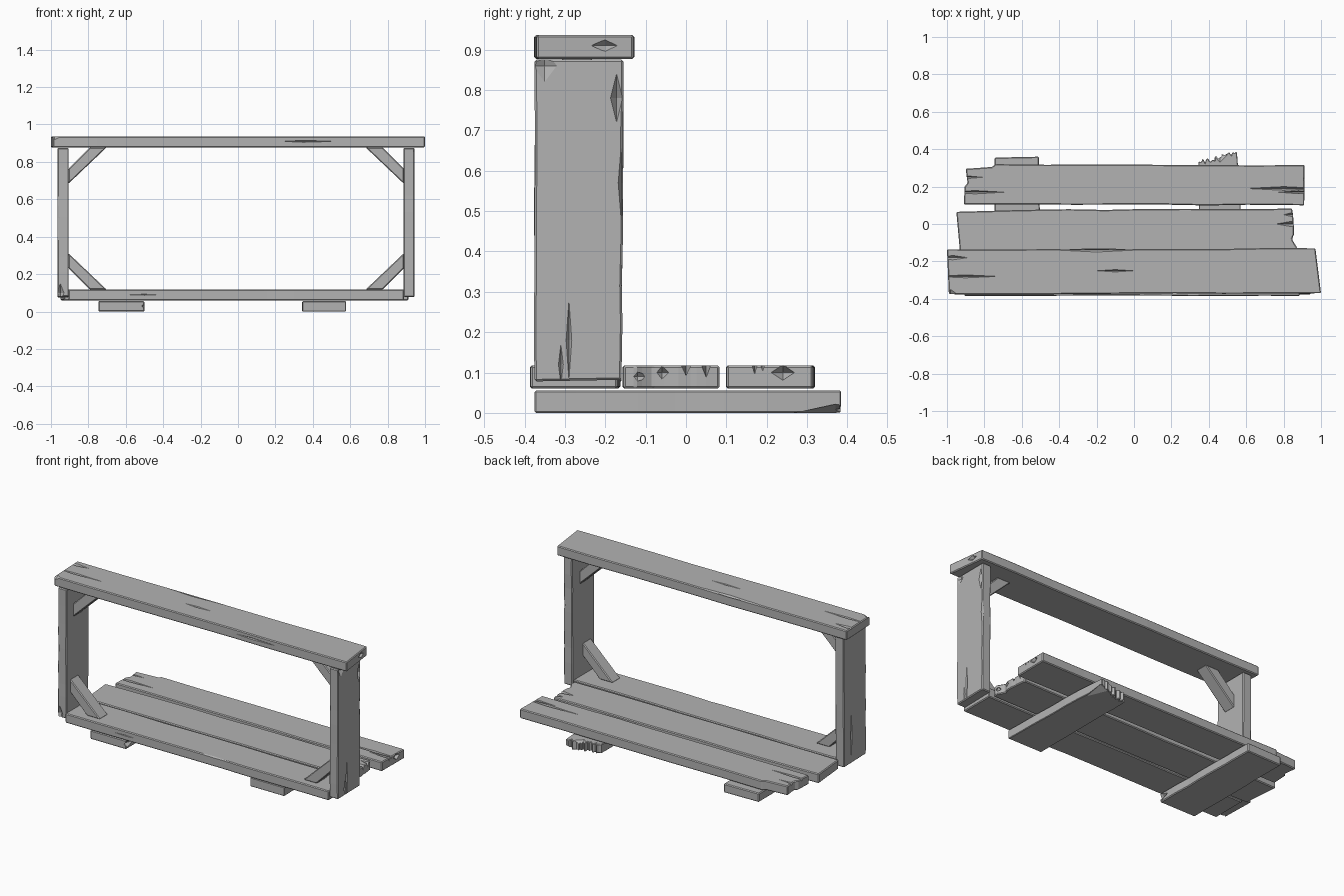
import bpy, bmesh, random
from mathutils import Vector

random.seed(4)
if "Cube" in bpy.data.objects:
    bpy.data.objects.remove(bpy.data.objects["Cube"])

wood = bpy.data.materials.new("weathered_grey")
wood.use_nodes = True
GREY = (0.45, 0.45, 0.45, 1)
wood.diffuse_color = GREY
wood.node_tree.nodes["Principled BSDF"].inputs["Base Color"].default_value = GREY

# Outline plane -> position of its two coordinates and of the thickness
PLANES = {"xy": (0, 1, 2), "yz": (1, 2, 0), "xz": (0, 2, 1)}


def make_object(name, bm):
    bmesh.ops.recalc_face_normals(bm, faces=bm.faces)
    mesh = bpy.data.meshes.new(name)
    bm.to_mesh(mesh)
    bm.free()
    mesh.materials.append(wood)
    obj = bpy.data.objects.new(name, mesh)
    bpy.context.collection.objects.link(obj)
    return obj


def worn(a, b, steps, wear):
    """Points from a up to b, shifted a little across the edge."""
    a, b = Vector(a), Vector(b)
    side = (b - a).orthogonal().normalized()
    return [a] + [a.lerp(b, (i + random.uniform(-.3, .3)) / steps)
                  + side * random.uniform(-wear, wear) for i in range(1, steps)]


def gouge_cutter(gouges):
    """Stretched eight-sided splinters that cut cracks and chips."""
    bm = bmesh.new()
    for centre, size in gouges:
        tips = {}
        for axis in range(3):
            for s in (-1, 1):
                p = Vector(centre)
                p[axis] += s * size[axis]
                tips[axis, s] = bm.verts.new(p)
        for sx in (-1, 1):
            for sy in (-1, 1):
                for sz in (-1, 1):
                    bm.faces.new((tips[0, sx], tips[1, sy], tips[2, sz]))
    cutter = make_object("gouge_cutter", bm)
    cutter.hide_render = True
    return cutter


def board(name, outline, low, high, plane="xy", gouges=(), wear=0.0, ragged=()):
    """Extrude an outline; long edges get slight wear, ragged edges more."""
    points = []
    for i, a in enumerate(outline):
        b = outline[(i + 1) % len(outline)]
        if i in ragged:
            points += worn(a, b, 9, .014)
        elif wear and (Vector(b) - Vector(a)).length > .5:
            points += worn(a, b, 7, wear)
        else:
            points.append(Vector(a))
    u, v, w = PLANES[plane]
    bm = bmesh.new()
    verts = []
    for p in points:
        co = [0, 0, 0]
        co[u], co[v], co[w] = p.x, p.y, low
        verts.append(bm.verts.new(co))
    base = bm.faces.new(verts)
    extruded = bmesh.ops.extrude_face_region(bm, geom=[base])["geom"]
    for vert in extruded:
        if isinstance(vert, bmesh.types.BMVert):
            vert.co[w] = high
    obj = make_object(name, bm)
    bevel = obj.modifiers.new("worn_edges", "BEVEL")
    bevel.width, bevel.segments = .005, 1
    bevel.limit_method, bevel.angle_limit = "ANGLE", .6
    if gouges:
        cutter = gouge_cutter(gouges)
        cut = obj.modifiers.new("cracks", "BOOLEAN")
        cut.operation, cut.solver, cut.object = "DIFFERENCE", "EXACT", cutter
        graph = bpy.context.evaluated_depsgraph_get()
        mesh = bpy.data.meshes.new_from_object(obj.evaluated_get(graph))
        obj.modifiers.clear()
        obj.data = mesh
        bpy.data.objects.remove(cutter)
    return obj


# Top rail
board("top_rail", [(-.99, -.375), (1, -.37), (.97, -.13), (-1, -.135)], .877, .936,
      wear=.003, gouges=[
          ((-.9, -.28, .936), (.17, .008, .012)), ((-.97, -.18, .936), (.08, .012, .02)),
          ((-.1, -.25, .938), (.12, .008, .01)), ((-.2, -.14, .936), (.2, .01, .012)),
          ((.35, -.375, .91), (.2, .01, .008)), ((.98, -.2, .91), (.02, .04, .015)),
          ((-.98, -.38, .936), (.04, .03, .02))])

# Two upright posts
board("left_post", [(-.375, .078), (-.16, .082), (-.155, .875), (-.375, .875)],
      .885, .944, "yz", wear=.002, gouges=[
          ((.944, -.172, .78), (.025, .015, .06)), ((.944, -.29, .18), (.01, .007, .1)),
          ((.944, -.16, .57), (.02, .008, .1)), ((.944, -.31, .12), (.01, .006, .05)),
          ((.944, -.35, .86), (.015, .03, .04))])
board("right_post", [(-.375, .08), (-.16, .075), (-.155, .875), (-.375, .875)],
      -.965, -.905, "yz", wear=.002, gouges=[
          ((-.965, -.375, .5), (.012, .008, .2)), ((-.965, -.23, .25), (.01, .007, .14)),
          ((-.95, -.375, .1), (.02, .02, .05))])

# Shelf planks
board("front_plank", [(-.907, -.385), (.887, -.385), (.887, -.17), (-.907, -.165)],
      .06, .118, wear=.003, gouges=[
          ((.1, -.385, .118), (.22, .012, .008)), ((-.5, -.388, .09), (.15, .008, .006))])
board("middle_plank", [(-.93, -.155), (.865, -.155), (.845, .083), (-.6, .075), (-.95, .065)],
      .06, .118, wear=.003, ragged=(1,), gouges=[
          ((.84, 0, .118), (.08, .014, .03)), ((.85, .05, .118), (.05, .012, .03)),
          ((.86, -.06, .1), (.03, .02, .02)), ((.86, -.12, .09), (.02, .02, .02))])
board("back_plank", [(-.91, .105), (.91, .1), (.912, .315), (-.74, .32), (-.76, .305),
                     (-.9, .295), (-.89, .22), (-.905, .2)],
      .06, .118, wear=.003, gouges=[
          ((.8, .19, .118), (.2, .01, .03)), ((.88, .17, .118), (.11, .008, .03)),
          ((-.85, .17, .118), (.16, .009, .025)), ((-.9, .25, .118), (.09, .008, .02)),
          ((.91, .24, .1), (.03, .03, .02))])

# Ground runners
board("right_runner", [(-.745, -.375), (-.5, -.375), (-.508, .36), (-.745, .355)],
      0, .055, wear=.002, gouges=[((-.5, -.36, .03), (.02, .05, .02))])
board("left_runner", [(.345, -.375), (.578, -.375), (.565, .2), (.55, .385), (.49, .37),
                      (.42, .345), (.345, .335)],
      0, .055, wear=.002, ragged=(3, 4, 5), gouges=[
          ((.55, .37, 0), (.05, .12, .022)), ((.46, .37, .055), (.04, .04, .02))])

# Diagonal corner braces
for side, inner, sign in (("left", .887, -1), ("right", -.907, 1)):
    for level, z, up, y in (("upper", .878, -1, -.31), ("lower", .117, 1, -.34)):
        outline = [(inner + sign * dx, z + up * dz)
                   for dx, dz in ((0, .195), (0, .115), (.115, 0), (.205, 0))]
        board(f"{side}_{level}_brace", outline, y, y + .08, "xz")
